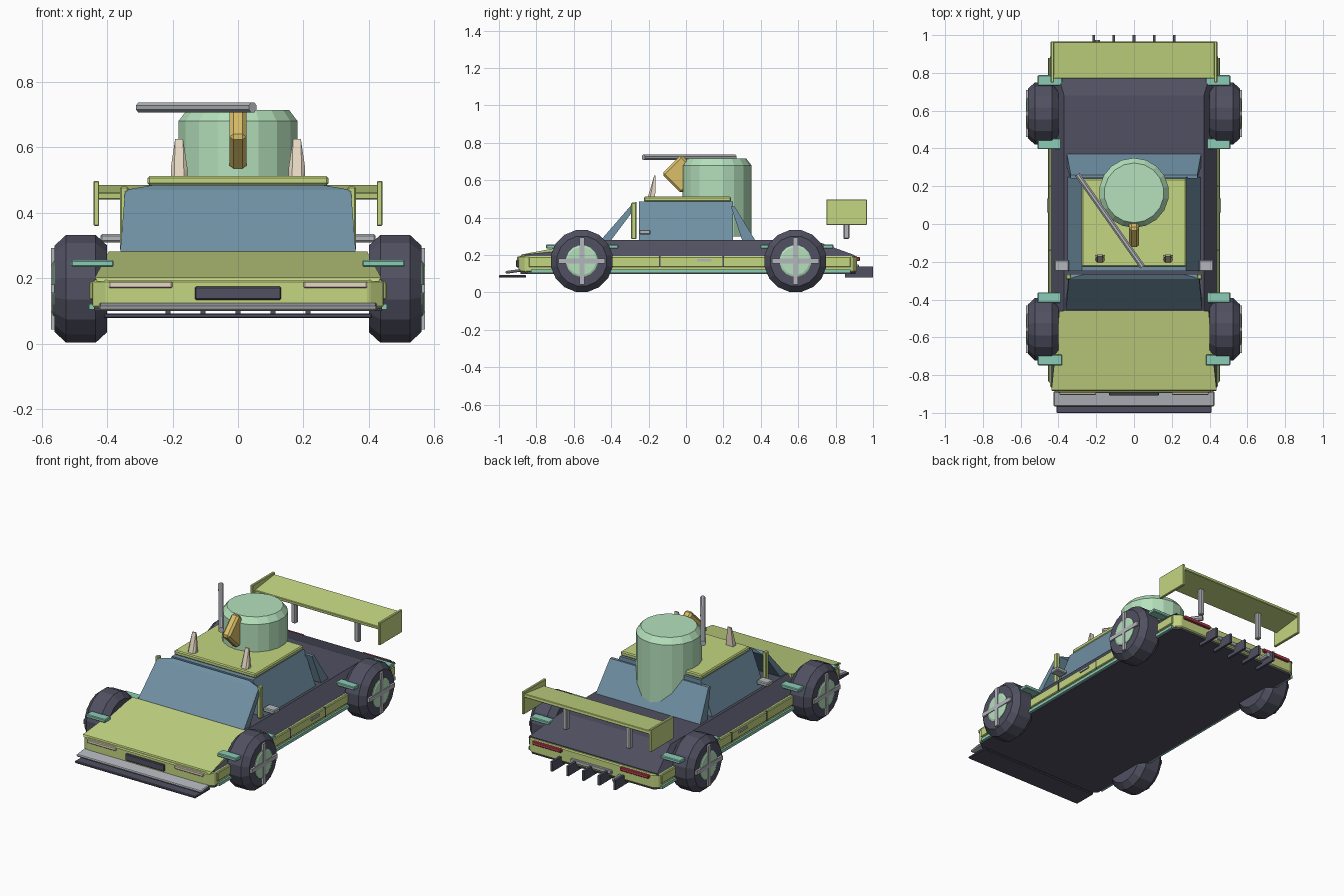
import bpy, bmesh
from math import radians, pi
from mathutils import Matrix, Vector

if "Cube" in bpy.data.objects:
    bpy.data.objects.remove(bpy.data.objects["Cube"])


def mat(name, rgb):
    m = bpy.data.materials.new(name)
    m.diffuse_color = (*rgb, 1)
    m.use_nodes = True
    m.node_tree.nodes["Principled BSDF"].inputs["Base Color"].default_value = m.diffuse_color
    return m


LIME = mat("lime", (.55, .67, .22))
MINT = mat("mint", (.46, .75, .50))
TEAL = mat("teal", (.26, .60, .47))
GLASS = mat("glass", (.16, .28, .37))
DARK = mat("dark", (.08, .08, .12))
GOLD = mat("gold", (.70, .52, .14))
RED = mat("red", (.50, .05, .08))
CREAM = mat("cream", (.80, .70, .55))
GREY = mat("grey", (.45, .47, .50))


def finish(name, bm, m, bevel=0):
    bmesh.ops.recalc_face_normals(bm, faces=bm.faces)
    me = bpy.data.meshes.new(name)
    bm.to_mesh(me)
    bm.free()
    ob = bpy.data.objects.new(name, me)
    bpy.context.collection.objects.link(ob)
    me.materials.append(m)
    if bevel:
        b = ob.modifiers.new("bevel", "BEVEL")
        b.width, b.segments = bevel, 1
    return ob


def box(name, x, y, z, m, bevel=0, tilt=0):
    """Box from (min, max) ranges, optionally tilted about x through its centre."""
    bm = bmesh.new()
    c = Vector([(r[0] + r[1]) / 2 for r in (x, y, z)])
    s = [abs(r[1] - r[0]) for r in (x, y, z)]
    bmesh.ops.create_cube(bm, size=1, matrix=Matrix.Translation(c)
                          @ Matrix.Rotation(radians(tilt), 4, 'X') @ Matrix.Diagonal((*s, 1)))
    return finish(name, bm, m, bevel)


def pair(name, x, y, z, m, bevel=0, tilt=0):
    for side, s in (("right", 1), ("left", -1)):
        box(f"{name}_{side}", (s * x[0], s * x[1]), y, z, m, bevel, tilt)


def loft(name, rings, m, bevel=0):
    """Convex solid through points; each ring is (half width, y, z), mirrored in x."""
    bm = bmesh.new()
    for w, y, z in rings:
        for s in (1, -1):
            bm.verts.new((s * w, y, z))
    bmesh.ops.convex_hull(bm, input=bm.verts)
    bmesh.ops.dissolve_limit(bm, angle_limit=radians(1), verts=bm.verts, edges=bm.edges)
    return finish(name, bm, m, bevel)


def lathe(name, profile, sides, matrix, m):
    """Closed solid of revolution about local z from (radius, height) points."""
    bm = bmesh.new()
    rings = [[bm.verts.new(matrix @ (Matrix.Rotation(2 * pi * (i + .5) / sides, 4, 'Z') @ Vector((r, 0, h))))
              for i in range(sides)] for r, h in profile]
    for a, b in zip(rings, rings[1:]):
        for i in range(sides):
            j = (i + 1) % sides
            bm.faces.new((a[i], a[j], b[j], b[i]))
    bm.faces.new(rings[0])
    bm.faces.new(rings[-1])
    return finish(name, bm, m)


# Lower body: lime tub with clipped corners, dark floor underneath
loft("lower_body", [(w, y, z) for z in (.11, .195)
                    for w, y in ((.40, -.895), (.445, -.86), (.445, .89), (.41, .915))], LIME, .006)
loft("floor_pan", [(w, y, z) for z in (.1, .115)
                   for w, y in ((.40, -.885), (.44, -.85), (.44, .88), (.41, .905))], DARK)
# Upper body: tapered dark shell, lime hood over its front slope
loft("upper_body", [(.442, -.86, .19), (.442, .90, .19), (.435, -.86, .2), (.435, .90, .2),
                    (.37, -.46, .28), (.37, .68, .28)], DARK)
loft("hood", [(.43, -.885, .19), (.437, -.88, .203), (.395, -.46, .282), (.395, -.46, .24)], LIME)
pair("side_panel", (.43, .453), (-.84, .88), (.135, .19), LIME, .004)
pair("sill", (.43, .456), (-.83, .88), (.104, .122), TEAL)
for i, y in enumerate((-.14, .2)):
    pair(f"door_seam_{i}", (.44, .455), (y - .004, y + .004), (.135, .192), DARK)
pair("door_handle", (.44, .46), (.06, .135), (.165, .178), GREY)

# Cabin: tapered core with wedge shaped front and rear glass, roof on top
loft("side_glass", [(.355, -.25, .275), (.355, .25, .275), (.275, -.25, .485), (.275, .25, .485)], GLASS)
loft("windshield", [(.36, -.455, .28), (.345, -.29, .47), (.26, -.265, .485),
                    (.345, -.265, .46), (.36, -.40, .28)], GLASS)
loft("rear_glass", [(.355, .37, .28), (.335, .26, .46), (.335, .24, .46), (.355, .30, .28)], GLASS)
box("roof", (-.277, .277), (-.225, .24), (.485, .512), LIME, .006)
pair("windshield_post", (.335, .36), (-.293, -.265), (.285, .48), LIME, .004)
pair("side_mirror", (.345, .42), (-.25, -.19), (.31, .335), GREY, .005)

# Wheels with mint hub and crossed spokes
for end, y in (("front", -.557), ("rear", .585)):
    for side, s in (("right", 1), ("left", -1)):
        place = Matrix.Translation((s * .48, y, .168)) @ Matrix.Rotation(s * pi / 2, 4, 'Y')
        tag = f"{end}_{side}"
        lathe("tyre_" + tag, [(.135, -.08), (.168, -.045), (.168, .045), (.135, .08)], 16, place, DARK)
        lathe("hub_" + tag, [(.085, .07), (.085, .084), (.075, .088)], 16, place, MINT)
        x = (s * .545, s * .572)
        box("spoke_up_" + tag, x, (y - .013, y + .013), (.043, .293), GREY)
        box("spoke_across_" + tag, x, (y - .125, y + .125), (.155, .181), GREY)

# Small fender blocks before and after each wheel
for i, y in enumerate((-.72, -.39, .425, .76)):
    pair(f"fender_block_{i}", (.38, .51), (y - .028, y + .028), (.235, .256), TEAL, .004)

# Front details
box("splitter", (-.41, .41), (-1, -.855), (.079, .092), DARK, .003)
box("front_bumper", (-.425, .425), (-.965, -.885), (.105, .12), GREY, .005, 8)
box("grille", (-.132, .132), (-.908, -.88), (.134, .175), DARK, .004)
pair("headlight", (.2, .395), (-.904, -.88), (.17, .191), CREAM, .004)

# Rear details
pair("taillight", (.2, .395), (.9, .93), (.168, .19), RED, .004)
box("rear_trim", (-.14, .14), (.9, .925), (.125, .15), GREY, .004)
for i in range(5):
    x = (i - 2) * .107
    box(f"diffuser_fin_{i}", (x - .007, x + .007), (.85, 1), (.08, .14), DARK)
lathe("exhaust", [(.016, .87), (.016, .975)], 8,
      Matrix.Translation((-.195, 0, .125)) @ Matrix.Rotation(-pi / 2, 4, 'X'), GREY)

# Rear wing
box("wing_blade", (-.43, .43), (.77, .965), (.453, .474), LIME, .003, 7)
pair("wing_end_plate", (.424, .441), (.75, .967), (.36, .498), LIME, .003)
pair("wing_strut", (.2, .23), (.843, .873), (.285, .455), GREY, .005)

# Roof gear: drum, gold block, rod and two fins
lathe("drum", [(.185, .3), (.185, .68), (.158, .715)], 18, Matrix.Translation((0, .165, 0)), MINT)
box("gold_block", (-.026, .026), (-.099, .049), (.558, .706), GOLD, .012, 45)
a, b = Vector((-.3, .262, .722)), Vector((.045, -.227, .722))
lathe("roof_rod", [(.016, 0), (.016, (b - a).length)], 8,
      Matrix.Translation(a) @ (b - a).to_track_quat('Z', 'Y').to_matrix().to_4x4(), GREY)
for side, s in (("right", 1), ("left", -1)):
    fin = loft(f"roof_fin_{side}", [(.025, -.193, .505), (.025, -.165, .505), (.015, -.205, .505),
                                    (.025, -.185, .54), (.012, -.17, .626), (.012, -.162, .626)], CREAM)
    fin.location.x = s * .18
